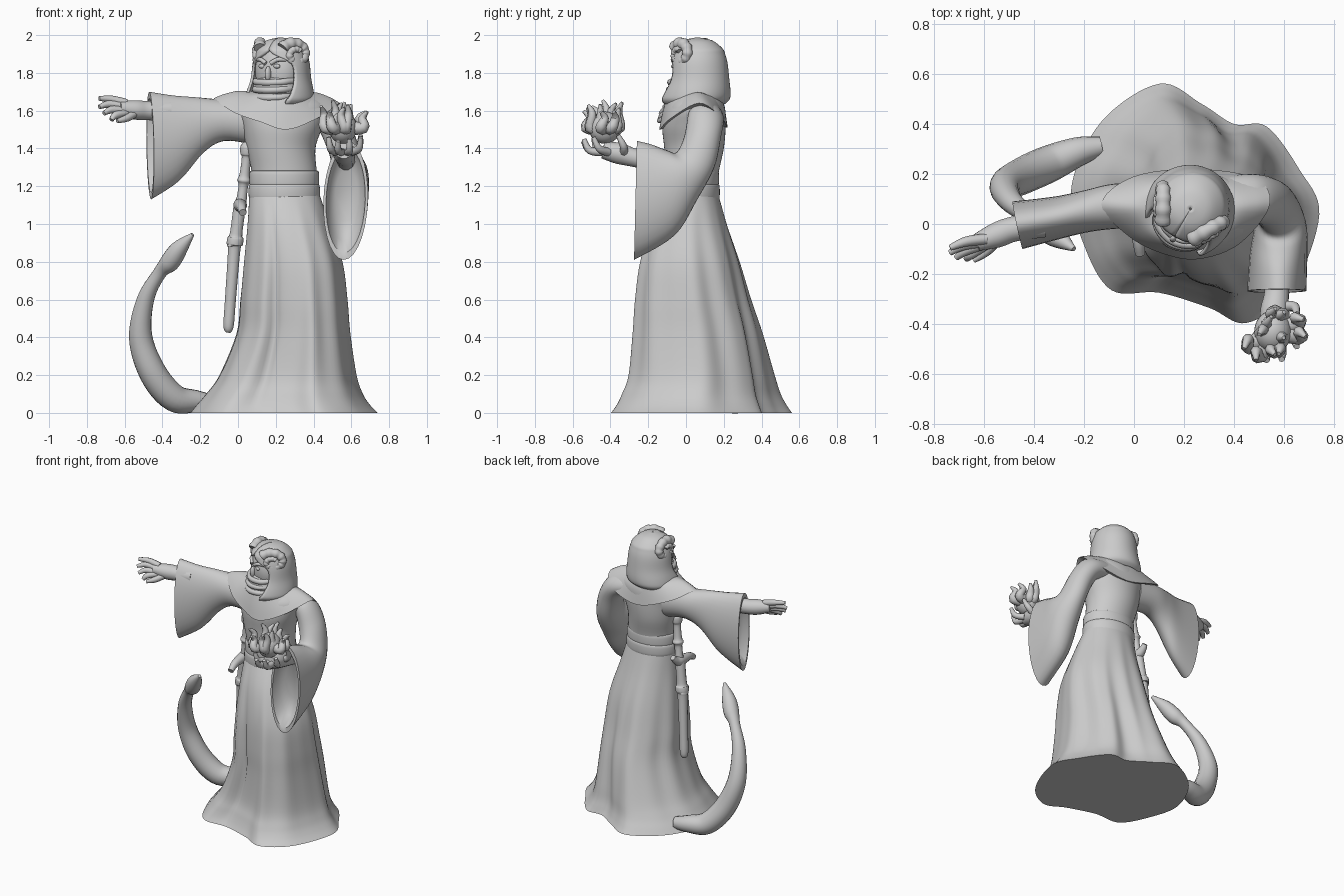
import bpy, bmesh, math, random
from math import sin, cos, pi, tau
from mathutils import Vector, Matrix

if "Cube" in bpy.data.objects:
    bpy.data.objects.remove(bpy.data.objects["Cube"])
random.seed(4)

stone = bpy.data.materials.new("grey_stone")
stone.use_nodes = True
GREY = (0.6, 0.6, 0.6, 1)
stone.diffuse_color = GREY
stone.node_tree.nodes["Principled BSDF"].inputs["Base Color"].default_value = GREY


# ---- helpers ----
def finish(name, bm, angle=50):
    bmesh.ops.recalc_face_normals(bm, faces=bm.faces)
    mesh = bpy.data.meshes.new(name)
    bm.to_mesh(mesh)
    bm.free()
    mesh.materials.append(stone)
    mesh.shade_smooth()
    mesh.set_sharp_from_angle(angle=math.radians(angle))
    obj = bpy.data.objects.new(name, mesh)
    bpy.context.collection.objects.link(obj)
    return obj


def spline(points, k, closed=False):
    """Smooth curve through the points, k steps per span."""
    pts = [Vector(p) for p in points]
    n = len(pts)
    get = (lambda i: pts[i % n]) if closed else (lambda i: pts[max(0, min(n - 1, i))])
    out = []
    for i in range(n if closed else n - 1):
        a, b, c, d = (get(i + j) for j in (-1, 0, 1, 2))
        for s in range(k):
            t = s / k
            out.append(b + (c - a) * (t / 2) + (a * 2 - b * 5 + c * 4 - d) * (t * t / 2)
                       + (b * 3 - a - c * 3 + d) * (t ** 3 / 2))
    return out if closed else out + [pts[-1]]


def refine(rings, k):
    return list(zip(*(spline(column, k) for column in zip(*rings))))


def loft(name, rings, closed=True):
    """Skin the rings; closed rings get end caps, open ones stay a sheet."""
    bm = bmesh.new()
    rows = [[bm.verts.new(p) for p in ring] for ring in rings]
    n = len(rows[0])
    for low, high in zip(rows, rows[1:]):
        for i in range(n if closed else n - 1):
            bm.faces.new((low[i], low[(i + 1) % n], high[(i + 1) % n], high[i]))
    if closed:
        bm.faces.new(rows[0])
        bm.faces.new(rows[-1])
    return finish(name, bm)


def ellipse(centre, u, v, n=28):
    return [Vector(centre) + Vector(u) * cos(tau * i / n) + Vector(v) * sin(tau * i / n)
            for i in range(n)]


def box_ring(z, x0, x1, y0, y1, n=48):
    return ellipse(((x0 + x1) / 2, (y0 + y1) / 2, z), ((x1 - x0) / 2, 0, 0), (0, (y1 - y0) / 2, 0), n)


def tube(name, points, k=5, n=12):
    """Round limb through (x, y, z, radius) points."""
    path = spline(points, k)
    pos = [p.to_3d() for p in path]
    old = (pos[1] - pos[0]).normalized()
    u = old.orthogonal().normalized()
    rings = []
    for i, p in enumerate(path):
        tan = (pos[min(i + 1, len(pos) - 1)] - pos[max(i - 1, 0)]).normalized()
        u = old.rotation_difference(tan) @ u
        rings.append(ellipse(pos[i], u * p[3], tan.cross(u) * p[3], n))
        old = tan
    return loft(name, rings)


def orb(name, loc, size, frame=Matrix()):
    bm = bmesh.new()
    bmesh.ops.create_uvsphere(bm, u_segments=24, v_segments=16, radius=1)
    bm.transform(frame @ Matrix.Translation(loc) @ Matrix.Diagonal((*size, 1)))
    return finish(name, bm)


# ---- skirt: uneven hem outline fitted to a box at each height ----
hem = spline([(.74, .04), (.66, .22), (.53, .39), (.4, .4), (.27, .48), (.1, .56), (-.13, .41),
              (-.25, .15), (-.2, -.08), (-.09, -.26), (.1, -.27), (.3, -.33), (.45, -.39),
              (.63, -.26)], 8, True)
heights = [(0, -.25, .74, -.4, .555), (.04, -.22, .7, -.37, .53), (.1, -.17, .66, -.34, .5),
           (.2, -.1, .625, -.305, .47), (.42, -.01, .59, -.285, .41), (.6, .01, .575, -.275, .35),
           (.8, .03, .55, -.25, .29), (1, .05, .485, -.19, .22), (1.16, .06, .43, -.11, .17)]
rings = []
for z, x0, x1, y0, y1 in spline(heights, 5):
    up = min(1, z / 1.16)
    ring = []
    for p in hem:
        d = Vector(((p.x - .245) / .495, (p.y - .08) / .475))
        a = math.atan2(d.y, d.x)
        d = d.lerp(d.normalized(), up ** 1.2)
        amp = .02 * sin(pi * up ** .8)
        d *= 1 + amp * (sin(9 * a + 1 + up) + .6 * sin(14 * a))
        d *= 1 - 5 * amp * math.exp(-((a + 2.0) / .1) ** 2)
        ring.append(((x0 + x1) / 2 + d.x * (x1 - x0) / 2, (y0 + y1) / 2 + d.y * (y1 - y0) / 2, max(0, z)))
    rings.append(ring)
loft("robe_skirt", rings)

# ---- torso and belt ----
loft("robe_torso", refine([box_ring(*row) for row in (
    (1.1, .06, .43, -.11, .17), (1.25, .075, .42, -.105, .17), (1.4, .045, .41, -.115, .2),
    (1.52, .02, .45, -.125, .21), (1.62, 0, .48, -.1, .205), (1.69, .08, .4, -.05, .17))], 5))
for z, grow in ((1.17, .007), (1.24, .003)):
    loft("belt_wrap", refine([box_ring(z + .042 * s, .065 - g, .425 + g, -.11 - g, .17 + g)
         for s, g in ((-1, -.01), (-.8, grow), (.8, grow), (1, -.01))], 4))

# ---- shoulder mantle, lying close on the chest ----
edge = spline([(-.13, .08, 1.665), (-.02, -.05, 1.59), (.12, -.12, 1.54), (.26, -.14, 1.5),
               (.42, -.08, 1.56), (.54, .07, 1.64), (.49, .18, 1.57), (.25, .22, 1.51),
               (0, .19, 1.59)], 6, True)
neck = Vector((.22, .05, 1.7))
rows = [[], [], [], [], []]
for p in edge:
    flat = Vector((p.x - neck.x, p.y - neck.y, 0)).normalized()
    top = neck + flat * .12
    inner = p.lerp(neck, .12) - Vector((0, 0, .02))
    bulge = .02 + .035 * flat.y ** 2
    mids = [top.lerp(p, t) + Vector((0, 0, bulge * sin(pi * t))) for t in (.4, .75)]
    for row, q in zip(rows, (top, *mids, p, inner)):
        row.append(q)
loft("shoulder_mantle", refine(rows[:4], 4) + rows[4:])


# ---- wide sleeves, slightly hollow at the cuff ----
def sleeve(name, sections):
    rings = []
    for a, b, w in sections:
        a, b = Vector(a), Vector(b)
        rings.append(ellipse((a + b) / 2, (a - b) / 2, w))
    rings = refine(rings, 5)

    def shrink(ring, s):
        mid = sum(ring, Vector()) / len(ring)
        return [mid.lerp(p, s) for p in ring]
    loft(name, rings + [shrink(rings[-1], .88), shrink(rings[-3], .8), shrink(rings[-4], .5)])


sleeve("right_sleeve", [
    ((.08, .08, 1.65), (.08, .08, 1.42), (0, .09, 0)), ((-.1, .07, 1.66), (-.07, .07, 1.44), (0, .09, 0)),
    ((-.21, .05, 1.67), (-.18, .05, 1.38), (0, .085, 0)), ((-.34, .02, 1.68), (-.31, .02, 1.23), (.01, .09, 0)),
    ((-.47, 0, 1.7), (-.46, -.01, 1.13), (-.02, .095, 0))])
sleeve("left_sleeve", [
    ((.36, .02, 1.59), (.36, .19, 1.58), (.02, 0, .07)), ((.47, .01, 1.57), (.47, .2, 1.55), (.05, 0, .06)),
    ((.53, -.01, 1.46), (.54, .185, 1.46), (.075, 0, .03)), ((.57, -.05, 1.38), (.58, .15, 1.3), (.085, 0, 0)),
    ((.58, -.1, 1.39), (.59, .06, 1.13), (.105, 0, 0)), ((.58, -.18, 1.42), (.575, -.06, .94), (.115, 0, 0)),
    ((.58, -.26, 1.44), (.56, -.275, .81), (.118, 0, 0))])


# ---- hands ----
def hand(side, arm, fingers):
    tube(side + "_forearm", arm)
    for root, bend, tip in fingers:
        tube(side + "_finger", [(*root, .022), (*bend, .02), (*tip, .012)], 5, 8)


hand("right", [(-.36, 0, 1.6, .055), (-.48, -.02, 1.6, .052), (-.55, -.045, 1.605, .052), (-.63, -.075, 1.615, .035)], [
    ((-.59, -.06, 1.64), (-.67, -.07, 1.66), (-.735, -.095, 1.665)),
    ((-.6, -.07, 1.62), (-.68, -.085, 1.635), (-.735, -.115, 1.62)),
    ((-.6, -.08, 1.6), (-.67, -.105, 1.605), (-.71, -.135, 1.585)),
    ((-.59, -.08, 1.59), (-.65, -.12, 1.575), (-.67, -.14, 1.55)),
    ((-.54, -.06, 1.59), (-.59, -.11, 1.56), (-.64, -.145, 1.545))])
hand("left", [(.57, -.12, 1.32, .05), (.57, -.27, 1.35, .05), (.56, -.36, 1.375, .058), (.56, -.44, 1.39, .045)], [
    ((.52, -.41, 1.38), (.49, -.47, 1.4), (.48, -.49, 1.46)), ((.55, -.43, 1.38), (.53, -.51, 1.39), (.53, -.545, 1.44)),
    ((.58, -.43, 1.38), (.59, -.51, 1.39), (.59, -.54, 1.45)), ((.6, -.41, 1.38), (.64, -.46, 1.4), (.65, -.49, 1.46)),
    ((.59, -.33, 1.37), (.64, -.33, 1.41), (.65, -.36, 1.47))])

# ---- flame held above the left palm ----
heart = Vector((.555, -.43, 1.51))
orb("flame_core", heart, (.075, .085, .085))
for i in range(11):
    a = tau * i / 11 * 2
    out = Vector((cos(a), sin(a), 0))
    side = Vector((-sin(a), cos(a), 0)) * random.uniform(-.04, .04)
    reach = (.13, .09, .05)[i % 3]
    rise = random.uniform(.08, .12) + (.13 - reach) * .4
    tube("flame_tongue", [(*(heart + out * .03), .04), (*(heart + out * reach * .85 + side), .03),
                          (*(heart + out * reach * .8 + Vector((0, 0, rise * .6))), .022),
                          (*(heart + out * reach + side + Vector((0, 0, rise))), .008)], 4, 8)

# ---- head, turned towards the right arm; hood rows: height, side, back, front, opening ----
head = Matrix.Translation((.225, .06, 1.8)) @ Matrix.Rotation(math.radians(-30), 4, "Z")
hood_rows = [(.188, .005, .005, .005, 0), (.172, .075, .08, .07, 0), (.13, .125, .135, .12, 0),
             (.1, .14, .15, .13, .2), (.05, .152, .163, .135, .9), (-.03, .16, .172, .15, 1),
             (-.1, .176, .176, .19, .9), (-.14, .18, .168, .205, .8), (-.165, .165, .14, .19, .75)]
sheet = []
for z, wide, back, front, gap in spline(hood_rows, 4):
    gap = max(0, gap)
    row = []
    for i in range(41):
        a = gap + (tau - 2 * gap) * i / 40
        depth = front if cos(a) > 0 else back
        row.append(head @ Vector((wide * sin(a), -depth * cos(a), z)))
    sheet.append(row)
shell = loft("hood", sheet, False).modifiers.new("thickness", "SOLIDIFY")
shell.thickness = .015

orb("face", (0, -.03, .01), (.125, .1, .155), head)
orb("neck", (0, .01, -.12), (.14, .13, .1), head)
orb("nose", (0, -.13, -.005), (.016, .022, .04), head)
orb("mask", (0, -.05, -.08), (.125, .108, .08), head)
for z, depth in ((-.12, .115), (-.08, .11), (-.04, .1)):
    tube("mask_wrap", [(*(head @ Vector((.115 * sin(a), -.045 - depth * cos(a), z - .012 * cos(a)))), .018)
                       for a in (-1.6, -.8, 0, .8, 1.6)], 5, 8)

# ---- brows, eyes and ridged curling horns ----
for s in (-1, 1):
    orb("eye", (s * .045, -.118, .035), (.02, .012, .012), head)
    tube("brow", [(*(head @ Vector(p)), .012) for p in
                  ((s * .015, -.13, .05), (s * .05, -.12, .07), (s * .085, -.09, .07))], 4, 8)
    horn = []
    for i in range(72):
        t = i / 71
        a = 2.6 - t * 8
        r = .072 - .047 * t
        thick = (.033 - .018 * t) * (1 + .08 * sin(t * 85))
        p = head @ Vector((s * (.1 + .03 * t + .5 * r * cos(a)), -.035 + r * cos(a) - .01 * t, .1 + .85 * r * sin(a)))
        horn.append((*p, thick))
    tube("horn", horn, 1)

# ---- tail with a leaf-shaped tip ----
tube("tail", [(-.13, .31, .055, .04), (-.22, .29, .062, .058), (-.34, .24, .08, .074), (-.45, .19, .21, .073),
              (-.515, .15, .4, .062), (-.49, .09, .6, .046), (-.415, .03, .74, .036), (-.36, -.01, .8, .052),
              (-.31, -.05, .87, .045), (-.24, -.1, .945, .01)], 6, 16)


# ---- sheathed blade at the right hip ----
def hip_tube(name, rows):
    tube(name, [(x, .12 - .06 * z, z, r) for x, z, r in rows])


hip_tube("blade_grip", [(.05, 1.435, .02), (.05, 1.41, .038), (.047, 1.37, .036), (.045, 1.35, .026),
                        (.035, 1.26, .028), (.032, 1.23, .038), (.028, 1.2, .026), (.015, 1.1, .03)])
tube("blade_guard", [(.025, -.12, 1.06, .02), (.018, -.06, 1.09, .026), (.012, .05, 1.1, .036),
                     (.012, .1, 1.12, .026), (.015, .13, 1.15, .018)])
hip_tube("scabbard", [(.01, 1.1, .034), (-.01, .95, .034), (-.013, .925, .044), (-.018, .89, .044),
                      (-.02, .865, .034), (-.04, .6, .03), (-.05, .46, .028), (-.052, .425, .012)])
